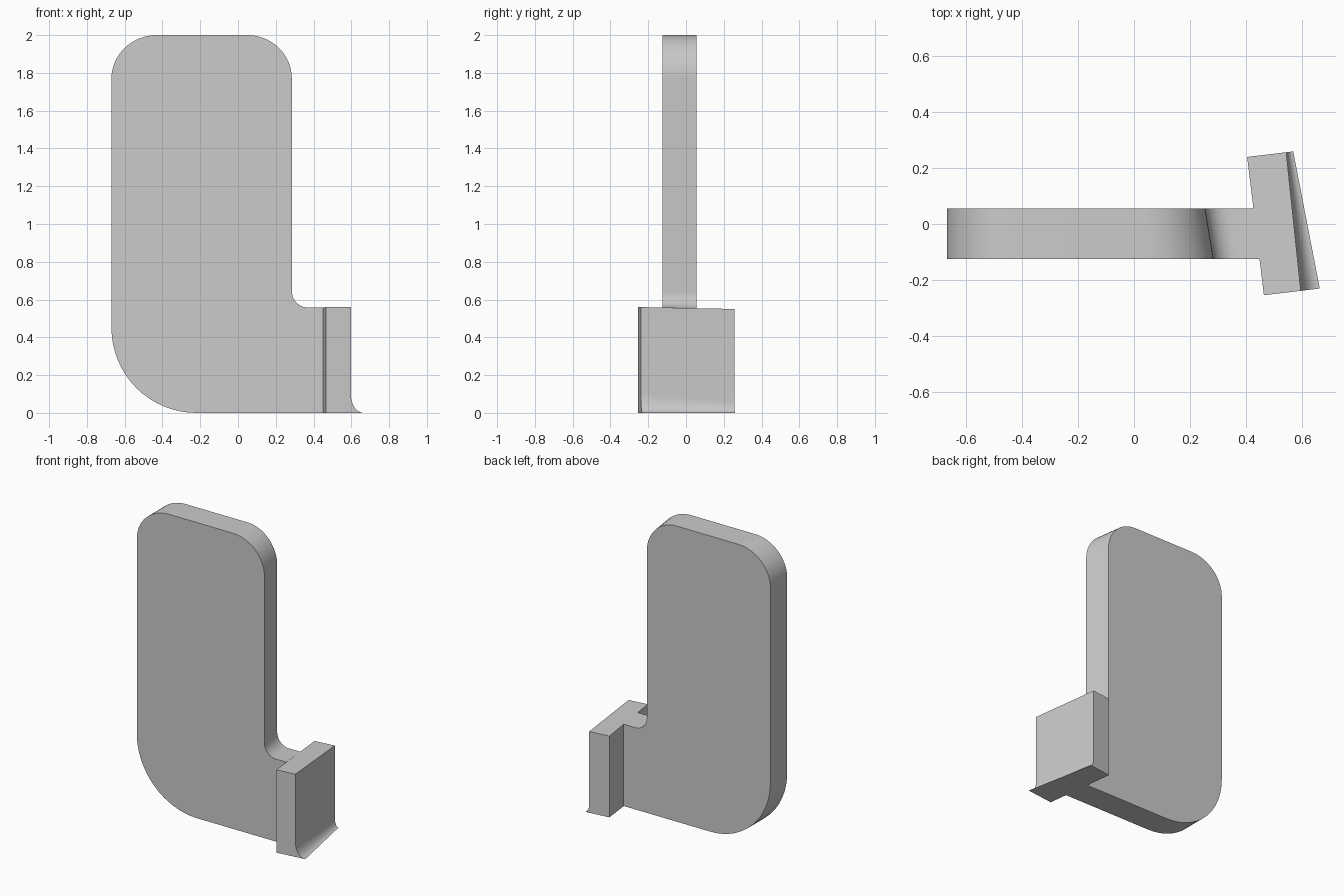
import bpy
import bmesh
from math import sin, cos, radians

cube = bpy.data.objects.get("Cube")
if cube:
    bpy.data.objects.remove(cube, do_unlink=True)

GREY = (0.6, 0.6, 0.6, 1)
grey = bpy.data.materials.new("light grey")
grey.use_nodes = True
grey.diffuse_color = GREY
grey.node_tree.nodes["Principled BSDF"].inputs["Base Color"].default_value = GREY


def arc(cx, cz, rx, rz, start, end, steps=16):
    """Points of an elliptical arc, angles in degrees."""
    angles = [radians(start + (end - start) * i / steps) for i in range(steps + 1)]
    return [(cx + rx * cos(a), cz + rz * sin(a)) for a in angles]


def loft(name, front, back):
    """Solid between two matching outlines."""
    bm = bmesh.new()
    a = [bm.verts.new(p) for p in front]
    b = [bm.verts.new(p) for p in back]
    bm.faces.new(a)
    bm.faces.new(b[::-1])
    for i in range(len(a)):
        j = (i + 1) % len(a)
        bm.faces.new((a[i], b[i], b[j], a[j]))
    bmesh.ops.recalc_face_normals(bm, faces=bm.faces)
    mesh = bpy.data.meshes.new(name)
    bm.to_mesh(mesh)
    bm.free()
    mesh.materials.append(grey)
    obj = bpy.data.objects.new(name, mesh)
    bpy.context.collection.objects.link(obj)
    bpy.ops.object.select_all(action='DESELECT')
    obj.select_set(True)
    bpy.context.view_layer.objects.active = obj
    bpy.ops.object.shade_smooth_by_angle(angle=radians(30))
    return obj


# Upright plate with rounded corners and a foot stepping out at the right
outline = (arc(-0.22, 0.45, 0.45, 0.45, 270, 180)
           + arc(-0.43, 1.77, 0.24, 0.23, 180, 90)
           + arc(0.05, 1.77, 0.235, 0.23, 90, 0)
           + arc(0.37, 0.645, 0.085, 0.087, 180, 270)
           + [(0.45, 0.558), (0.45, 0)])


def skew(x, z):
    """Back outline leans inward along its right edge."""
    dx = 0.03 * min(1, max(0, (x + 0.2) / 0.485))
    if x > 0.37:
        dx = 0.022
    dz = 0.004 if 0.5 < z < 0.65 and x > 0 else 0
    return x - dx, 0.055, z - dz


loft("upright_plate", [(x, -0.125, z) for x, z in outline],
     [skew(x, z) for x, z in outline])


# Angled end block with a concave flare along its lower outer edge
def block_end(inner, outer, tip, flare, top, y):
    pts = [(inner, 0)] + arc(tip, flare, tip - outer, flare, 270, 180, 12)
    pts += [(outer, top), (inner, top)]
    return [(x, y + 0.12 * (x - inner), z) for x, z in pts]


loft("end_block", block_end(0.465, 0.597, 0.665, 0.10, 0.56, -0.255),
     block_end(0.405, 0.545, 0.57, 0.06, 0.55, 0.24))
